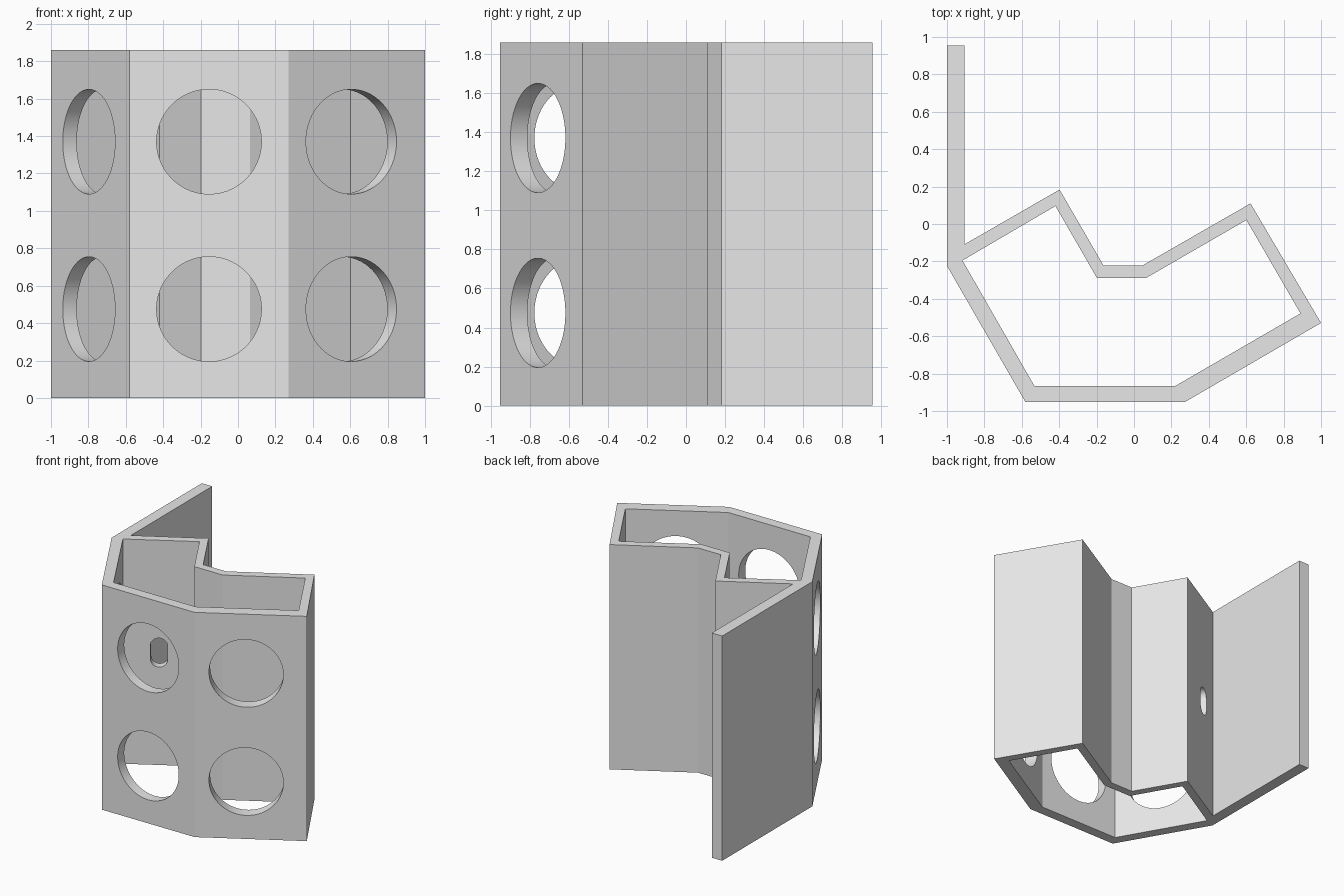
import bpy, bmesh
from math import cos, sin, pi, radians
from mathutils import Matrix, Vector

cube = bpy.data.objects.get("Cube")
if cube:
    bpy.data.objects.remove(cube, do_unlink=True)

HEIGHT = 1.86

grey = bpy.data.materials.new("light grey")
grey.use_nodes = True
grey.diffuse_color = (0.8, 0.8, 0.8, 1)
grey.node_tree.nodes["Principled BSDF"].inputs["Base Color"].default_value = (0.8, 0.8, 0.8, 1)


def prism(name, profile, low, high, matrix=Matrix()):
    """Extrude a closed 2D profile from low to high, then place it."""
    bm = bmesh.new()
    base = bm.faces.new([bm.verts.new((x, y, low)) for x, y in profile])
    top = bmesh.ops.extrude_face_region(bm, geom=[base])["geom"]
    verts = [v for v in top if isinstance(v, bmesh.types.BMVert)]
    bmesh.ops.translate(bm, verts=verts, vec=(0, 0, high - low))
    bmesh.ops.recalc_face_normals(bm, faces=bm.faces)
    bm.transform(matrix)
    mesh = bpy.data.meshes.new(name)
    bm.to_mesh(mesh)
    bm.free()
    mesh.materials.append(grey)
    obj = bpy.data.objects.new(name, mesh)
    bpy.context.collection.objects.link(obj)
    return obj


def cut(target, cutter):
    """Subtract the cutter and discard it."""
    cutter.hide_render = True
    mod = target.modifiers.new("cut", "BOOLEAN")
    mod.operation = "DIFFERENCE"
    mod.solver = "EXACT"
    mod.object = cutter
    bpy.context.view_layer.objects.active = target
    bpy.ops.object.modifier_apply(modifier=mod.name)
    bpy.data.objects.remove(cutter, do_unlink=True)


def wall_hole(target, x, y, z, angle, radius, stretch=0, steps=64):
    """Cut a round or upright slotted hole through a wall at the given heading."""
    profile = []
    for i in range(steps):
        a = 2 * pi * (i + 0.5) / steps
        shift = stretch if sin(a) > 0 else -stretch
        profile.append((radius * cos(a), radius * sin(a) + shift))
    place = (Matrix.Translation(Vector((x, y, z)))
             @ Matrix.Rotation(radians(angle), 4, "Z")
             @ Matrix.Rotation(radians(90), 4, "X"))
    cut(target, prism("hole_cutter", profile, -0.15, 0.15, place))


# Outer outline, including the long rear plate
outer = [(-1, 0.955), (-0.905, 0.955), (-0.905, -0.108), (-0.398, 0.184),
         (-0.163, -0.222), (0.045, -0.222), (0.623, 0.11), (1, -0.529),
         (0.27, -0.953), (-0.58, -0.953), (-1, -0.224)]
# Hollow inside the walls
inner = [(-0.917, -0.195), (-0.42, 0.096), (-0.198, -0.289), (0.064, -0.289),
         (0.601, 0.021), (0.89, -0.478), (0.219, -0.867), (-0.532, -0.867)]

body = prism("bracket_body", outer, 0, HEIGHT)
cut(body, prism("hollow_cutter", inner, -0.1, HEIGHT + 0.1))

# Two rows of large round holes in the three front walls
for z in (0.475, 1.37):
    wall_hole(body, -0.797, -0.576, z, -60, 0.28)
    wall_hole(body, -0.155, -0.953, z, 0, 0.28)
    wall_hole(body, 0.605, -0.757, z, 30, 0.28)

# Small upright slot in the rear wall beside the plate
wall_hole(body, -0.7, -0.028, HEIGHT / 2, 30, 0.065, stretch=0.055, steps=48)

bpy.ops.object.select_all(action="DESELECT")
body.select_set(True)
bpy.context.view_layer.objects.active = body
bpy.ops.object.shade_smooth_by_angle(angle=radians(25))
